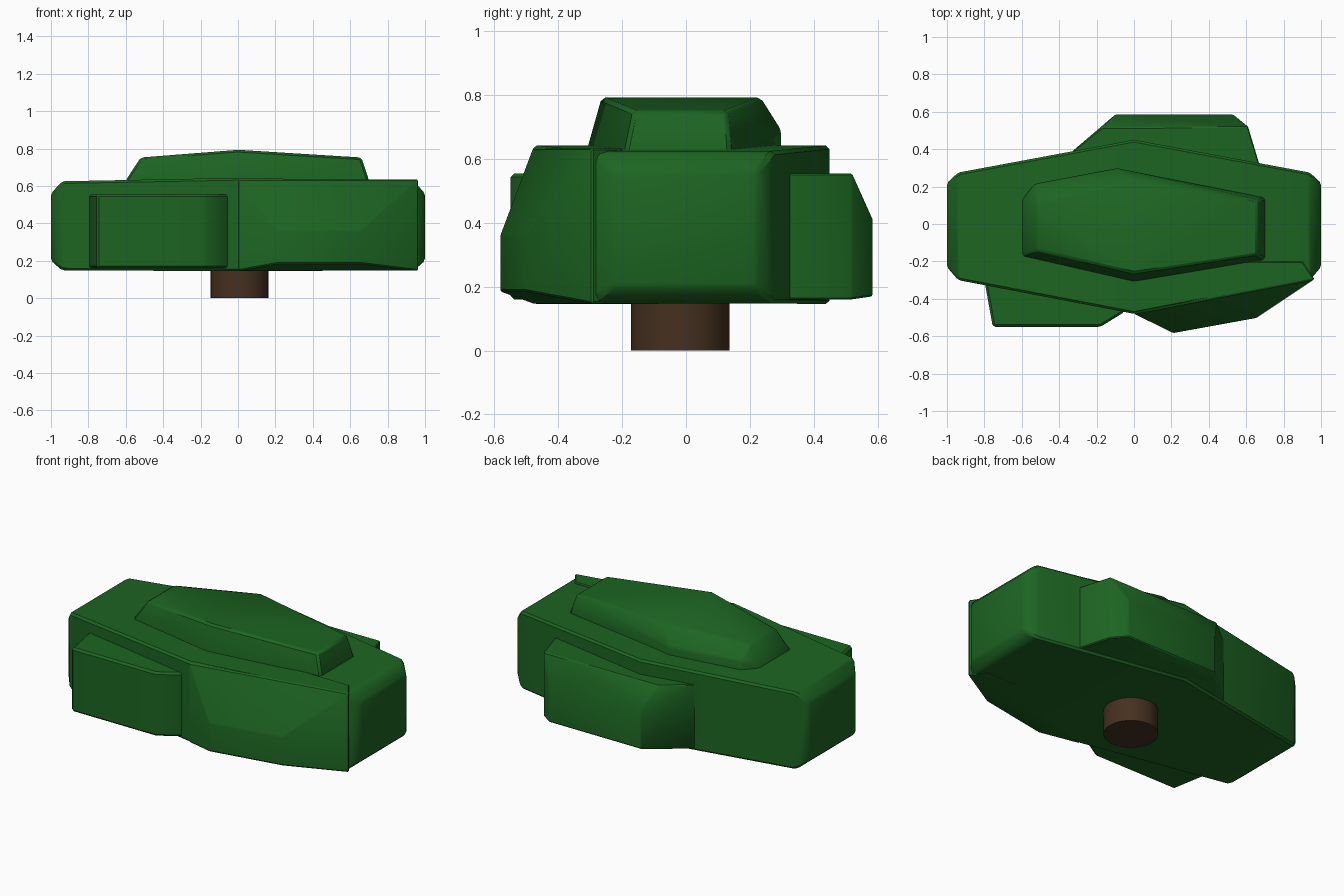
import bpy, bmesh, math

if "Cube" in bpy.data.objects:
    bpy.data.objects.remove(bpy.data.objects["Cube"])


def material(name, rgb):
    m = bpy.data.materials.new(name)
    m.diffuse_color = (*rgb, 1)
    m.use_nodes = True
    m.node_tree.nodes["Principled BSDF"].inputs["Base Color"].default_value = m.diffuse_color
    return m


GREEN = material("leaf_green", (0.012, 0.13, 0.016))
BROWN = material("bark_brown", (0.06, 0.03, 0.014))


def finish(name, bm, mat, angle):
    mesh = bpy.data.meshes.new(name)
    bmesh.ops.recalc_face_normals(bm, faces=bm.faces)
    bm.to_mesh(mesh)
    bm.free()
    mesh.shade_smooth()
    mesh.set_sharp_from_angle(angle=math.radians(angle))
    mesh.materials.append(mat)
    ob = bpy.data.objects.new(name, mesh)
    bpy.context.collection.objects.link(ob)
    return ob


def clump(name, points, bevel):
    """Convex faceted leaf block with chamfered edges."""
    bm = bmesh.new()
    for p in points:
        bm.verts.new(p)
    res = bmesh.ops.convex_hull(bm, input=bm.verts)
    loose = {v for v in res["geom_interior"] + res["geom_unused"]
             if isinstance(v, bmesh.types.BMVert)}
    bmesh.ops.delete(bm, geom=list(loose), context='VERTS')
    bmesh.ops.dissolve_limit(bm, angle_limit=math.radians(2),
                             verts=bm.verts, edges=bm.edges)
    bm.normal_update()
    sharp = [e for e in bm.edges if e.calc_face_angle(0) > math.radians(25)]
    bmesh.ops.bevel(bm, geom=sharp, offset=bevel, segments=1,
                    profile=0.5, affect='EDGES', clamp_overlap=True)
    return finish(name, bm, GREEN, 30)


def prism(outline, z0, z1):
    return [(x, y, z) for x, y in outline for z in (z0, z1)]


# main hedge body: long hexagon with chamfered ends and a slight ridge
body = prism([(0, -0.48), (0, 0.45)], 0.145, 0.643)
for s in (-1, 1):
    body += prism([(s, -0.23), (s, 0.22)], 0.2, 0.56)
    body += prism([(s * 0.94, -0.3), (s * 0.94, 0.275)], 0.148, 0.625)
clump("hedge_body", body, 0.012)

# raised crown on top
crown = prism([(-0.6, -0.17), (0, -0.31), (0.7, -0.19), (0.7, 0.14),
               (0, 0.28), (-0.6, 0.13)], 0.58, 0.63)
crown += [(-0.52, -0.14, 0.752), (0, -0.265, 0.793), (0.66, -0.165, 0.752),
          (0.66, 0.13, 0.752), (0, 0.235, 0.793), (-0.52, 0.11, 0.752)]
crown += prism([(-0.53, 0.215), (-0.09, 0.298)], 0.58, 0.69)
clump("crown", crown, 0.012)

# square clump on the front left
clump("front_left_clump", prism([(-0.8, -0.3), (-0.755, -0.55), (-0.18, -0.55),
                                 (-0.05, -0.47), (-0.05, -0.25),
                                 (-0.8, -0.25)], 0.16, 0.555), 0.012)

# sloping clump on the front right
clump("front_right_clump",
      prism([(0.21, -0.583), (0.655, -0.502)], 0.185, 0.36)
      + prism([(0, -0.48), (0.965, -0.295), (0.9, -0.2), (0.1, -0.2)], 0.147, 0.635),
      0.006)

# long clump along the back with a sloped upper edge
clump("back_clump",
      prism([(-0.34, 0.38), (0.67, 0.32), (0.65, 0.2), (-0.3, 0.2)], 0.16, 0.555)
      + prism([(-0.17, 0.515), (0.61, 0.52)], 0.16, 0.555)
      + prism([(-0.1, 0.585), (0.53, 0.585)], 0.17, 0.41), 0.012)

# short trunk
bm = bmesh.new()
bmesh.ops.create_cone(bm, cap_ends=True, segments=24, radius1=0.154,
                      radius2=0.154, depth=0.25)
trunk = finish("trunk", bm, BROWN, 30)
trunk.location = (0.008, -0.018, 0.125)
